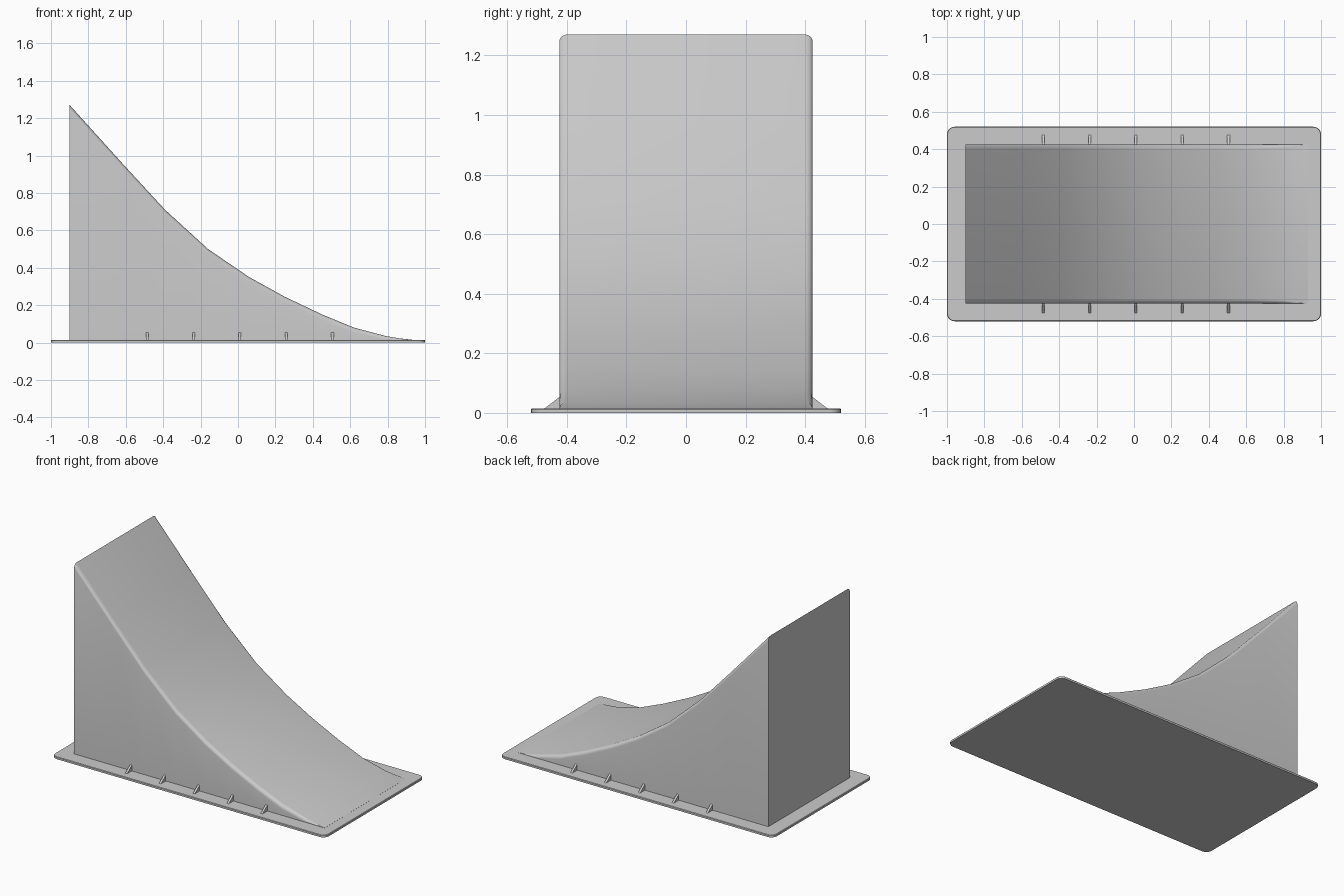
import bpy, bmesh
from math import sin, cos, pi, radians

old = bpy.data.objects.get("Cube")
if old:
    bpy.data.objects.remove(old)

grey = bpy.data.materials.new("plain_grey")
grey.use_nodes = True
GREY = (0.6, 0.6, 0.6, 1)
grey.diffuse_color = GREY
grey.node_tree.nodes["Principled BSDF"].inputs["Base Color"].default_value = GREY

PLATE_TOP = 0.015
HALF_WIDTH = 0.425


def loft(name, sections):
    """Skin a row of closed sections and cap both ends."""
    bm = bmesh.new()
    rings = [[bm.verts.new(p) for p in s] for s in sections]
    n = len(rings[0])
    for a, b in zip(rings, rings[1:]):
        for i in range(n):
            j = (i + 1) % n
            bm.faces.new((a[i], a[j], b[j], b[i]))
    bm.faces.new(rings[0])
    bm.faces.new(rings[-1])
    bmesh.ops.recalc_face_normals(bm, faces=bm.faces)
    mesh = bpy.data.meshes.new(name)
    bm.to_mesh(mesh)
    bm.free()
    mesh.materials.append(grey)
    mesh.shade_smooth()
    mesh.set_sharp_from_angle(angle=radians(35))
    obj = bpy.data.objects.new(name, mesh)
    bpy.context.collection.objects.link(obj)
    return obj


def arc(cx, cy, r, start, steps=5):
    """Quarter circle, counter-clockwise from the start angle."""
    angles = [start + pi / 2 * i / steps for i in range(steps + 1)]
    return [(cx + r * cos(a), cy + r * sin(a)) for a in angles]


# Base plate with rounded corners and a slightly eased top edge
def plate_outline(inset, z):
    r = 0.04
    x, y = 1 - r, 0.52 - r
    corners = [(x, y), (-x, y), (-x, -y), (x, -y)]
    return [(px, py, z) for k, (cx, cy) in enumerate(corners)
            for px, py in arc(cx, cy, r - inset, k * pi / 2)]


loft("base_plate", [plate_outline(0, 0), plate_outline(0, 0.012),
                    plate_outline(0.003, PLATE_TOP)])

# Curved ramp: (x, height) along the riding surface
profile = [(-0.9, 1.27), (-0.62, 0.96), (-0.39, 0.71), (-0.16, 0.5),
           (0.06, 0.35), (0.25, 0.245), (0.45, 0.15), (0.62, 0.08),
           (0.79, 0.035), (0.86, 0.023), (0.93, 0.0155)]


def ramp_section(x, h):
    r = min(0.025, (h - PLATE_TOP) * 0.9)
    y = HALF_WIDTH - r
    outline = [(HALF_WIDTH, 0.005)] + arc(y, h - r, r, 0)
    outline += arc(-y, h - r, r, pi / 2) + [(-HALF_WIDTH, 0.005)]
    return [(x, py, pz) for py, pz in outline]


loft("ramp_body", [ramp_section(x, h) for x, h in profile])

# Small triangular gussets along both sides
for side, label in ((-1, "front"), (1, "back")):
    for i in range(5):
        x = -0.485 + 0.2475 * i
        triangle = [(HALF_WIDTH - 0.01, 0.01), (0.475, 0.01),
                    (0.475, PLATE_TOP), (HALF_WIDTH, 0.053),
                    (HALF_WIDTH - 0.01, 0.053)]
        loft(f"{label}_gusset_{i + 1}",
             [[(x + dx, side * y, z) for y, z in triangle]
              for dx in (-0.007, 0.007)])
